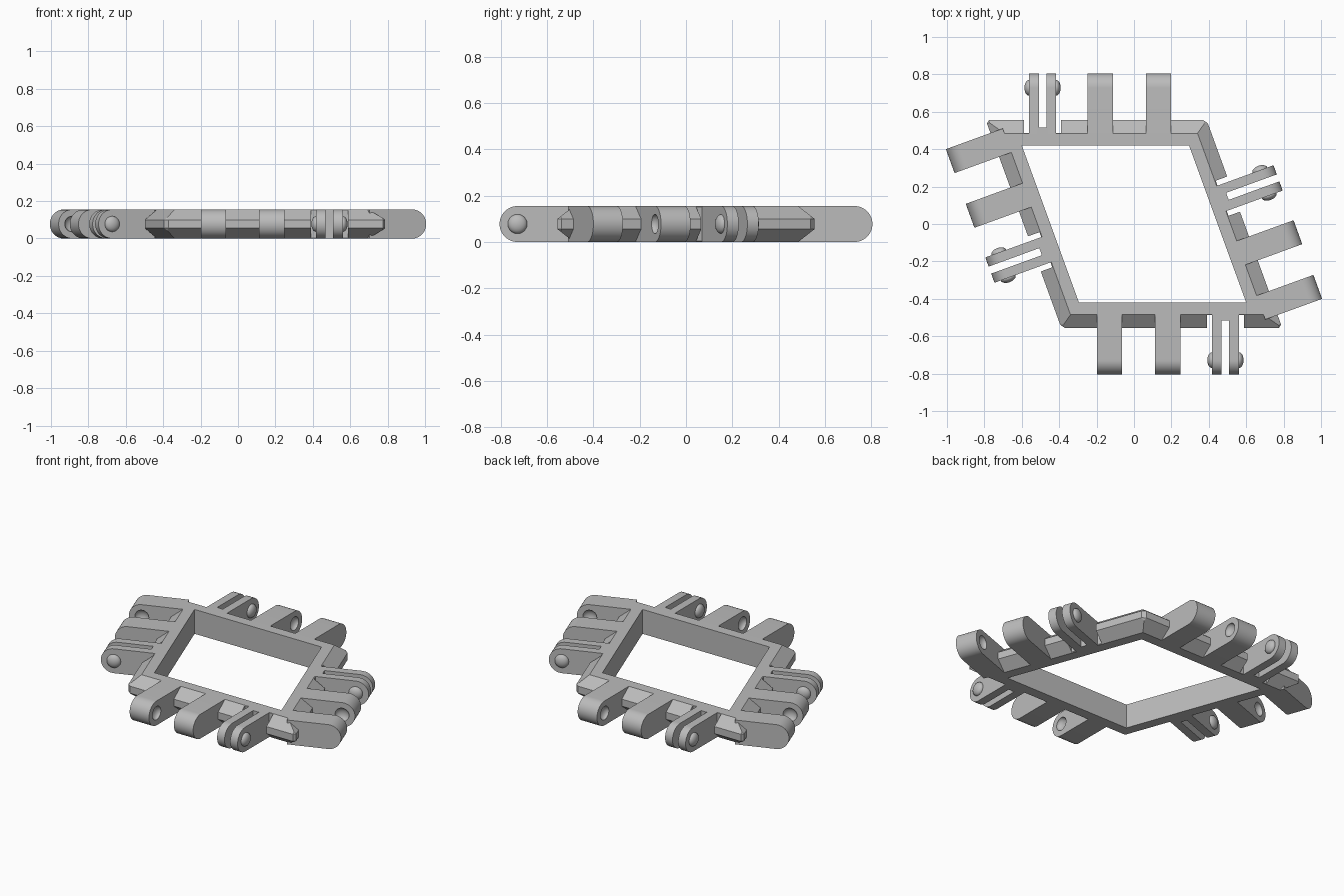
import bpy, bmesh
from math import radians, sin, cos, pi
from mathutils import Matrix

cube = bpy.data.objects.get("Cube")
if cube:
    bpy.data.objects.remove(cube, do_unlink=True)

H = 0.155            # overall height
REACH = 0.308        # hinge axis distance from the inner wall
GAP = 0.42           # inner wall distance from the centre
TILT = radians(20)
TAB_W, PITCH = 0.136, 0.311

grey = bpy.data.materials.new("grey_plastic")
grey.use_nodes = True
grey.diffuse_color = (0.5, 0.5, 0.5, 1)
grey.node_tree.nodes["Principled BSDF"].inputs["Base Color"].default_value = (0.5, 0.5, 0.5, 1)


def finish(bm, name, matrix=Matrix()):
    bmesh.ops.recalc_face_normals(bm, faces=bm.faces[:])
    mesh = bpy.data.meshes.new(name)
    bm.to_mesh(mesh)
    bm.free()
    mesh.materials.append(grey)
    obj = bpy.data.objects.new(name, mesh)
    obj.matrix_world = matrix
    bpy.context.collection.objects.link(obj)
    return obj


def smooth(obj):
    bpy.ops.object.select_all(action='DESELECT')
    obj.select_set(True)
    bpy.context.view_layer.objects.active = obj
    bpy.ops.object.shade_smooth_by_angle(angle=radians(30))


def cut(obj, cutter):
    """Subtract the cutter, then discard it."""
    cutter.hide_render = True
    mod = obj.modifiers.new("cut", 'BOOLEAN')
    mod.operation, mod.solver, mod.object = 'DIFFERENCE', 'EXACT', cutter
    bpy.context.view_layer.update()
    graph = bpy.context.evaluated_depsgraph_get()
    mesh = bpy.data.meshes.new_from_object(obj.evaluated_get(graph))
    obj.modifiers.clear()
    obj.data = mesh
    bpy.data.objects.remove(cutter, do_unlink=True)


def box(name, matrix, d0, d1, t0, t1, z0, z1):
    bm = bmesh.new()
    bmesh.ops.create_cube(bm, size=1)
    for v in bm.verts:
        v.co.x = d1 if v.co.x > 0 else d0
        v.co.y = t1 if v.co.y > 0 else t0
        v.co.z = z1 if v.co.z > 0 else z0
    return finish(bm, name, matrix)


def arm(name, matrix, start, t0, t1):
    """Bar reaching outward with a half-round end."""
    r = H / 2
    pts = [(start, 0)]
    pts += [(REACH + r * cos(a), r + r * sin(a))
            for a in (-pi / 2 + pi * i / 24 for i in range(25))]
    pts.append((start, H))
    bm = bmesh.new()
    face = bm.faces.new([bm.verts.new((x, t0, z)) for x, z in pts])
    out = bmesh.ops.extrude_face_region(bm, geom=[face])
    moved = [v for v in out["geom"] if isinstance(v, bmesh.types.BMVert)]
    bmesh.ops.translate(bm, vec=(0, t1 - t0, 0), verts=moved)
    return finish(bm, name, matrix)


def dome(name, matrix, t, radius, depth):
    """Flattened ball centred on an arm's side face."""
    bm = bmesh.new()
    bmesh.ops.create_uvsphere(bm, u_segments=24, v_segments=12, radius=1)
    bmesh.ops.transform(bm, verts=bm.verts[:], matrix=Matrix.Translation((REACH, t, H / 2))
                        @ Matrix.Rotation(pi / 2, 4, 'X')
                        @ Matrix.Diagonal((radius, radius, depth, 1)))
    return finish(bm, name, matrix)


# Mitred rhombus frame with a chamfered outer edge
profile = [(0, 0), (0, H), (0.065, H), (0.135, 0.1), (0.135, 0.055), (0.065, 0)]
bm = bmesh.new()
rings = []
for sx, sy in ((-1, -1), (1, -1), (1, 1), (-1, 1)):
    ring = []
    for d, z in profile:
        y = sy * (GAP + d)
        x = (sx * (GAP + d) - sin(TILT) * y) / cos(TILT)
        ring.append(bm.verts.new((x, y, z)))
    rings.append(ring)
for a, b in zip(rings, rings[1:] + rings[:1]):
    for i in range(len(profile)):
        j = (i + 1) % len(profile)
        bm.faces.new((a[i], b[i], b[j], a[j]))
corners = [bm.edges.get((r[3], r[4])) for r in rings]
bmesh.ops.bevel(bm, geom=corners, offset=0.018, segments=1, affect='EDGES')
frame = finish(bm, "frame")

# Hinge set on each side: two socket tabs and one forked clip
sides = (("front", -90, 0.15, -GAP, 0.03), ("left", 20, 0.45, 0, -0.187),
         ("back", 90, -0.15, GAP, 0.03), ("right", 200, -0.45, 0, -0.187))
for side, angle, cx, cy, mid in sides:
    m = Matrix.Translation((cx, cy, 0)) @ Matrix.Rotation(radians(angle), 4, 'Z')

    # Tabs with sockets on their facing sides
    for label, t, facing in (("outer", mid - PITCH, 1), ("inner", mid, -1)):
        tab = arm(f"{side}_{label}_tab", m, 0.062, t - TAB_W / 2, t + TAB_W / 2)
        cut(tab, dome("socket_cutter", m, t + facing * TAB_W / 2, 0.042, 0.027))
        smooth(tab)

    # Clearance in the frame, with a bridge between the fork plates
    clip = mid + PITCH - 0.002
    cut(frame, box("clip_cutter", m, 0.067, 0.2, clip - 0.1, clip + 0.1, -0.1, 0.3))
    box(f"{side}_clip_bridge", m, 0.05, 0.097, clip - 0.03, clip + 0.03, 0, H)

    # Fork plates with rounded pins on the outside
    for label, s in (("first", -1), ("second", 1)):
        t0, t1 = sorted((clip + s * 0.02, clip + s * 0.072))
        smooth(arm(f"{side}_{label}_clip_plate", m, 0.05, t0, t1))
        smooth(dome(f"{side}_{label}_clip_pin", m, clip + s * 0.072, 0.042, 0.025))
